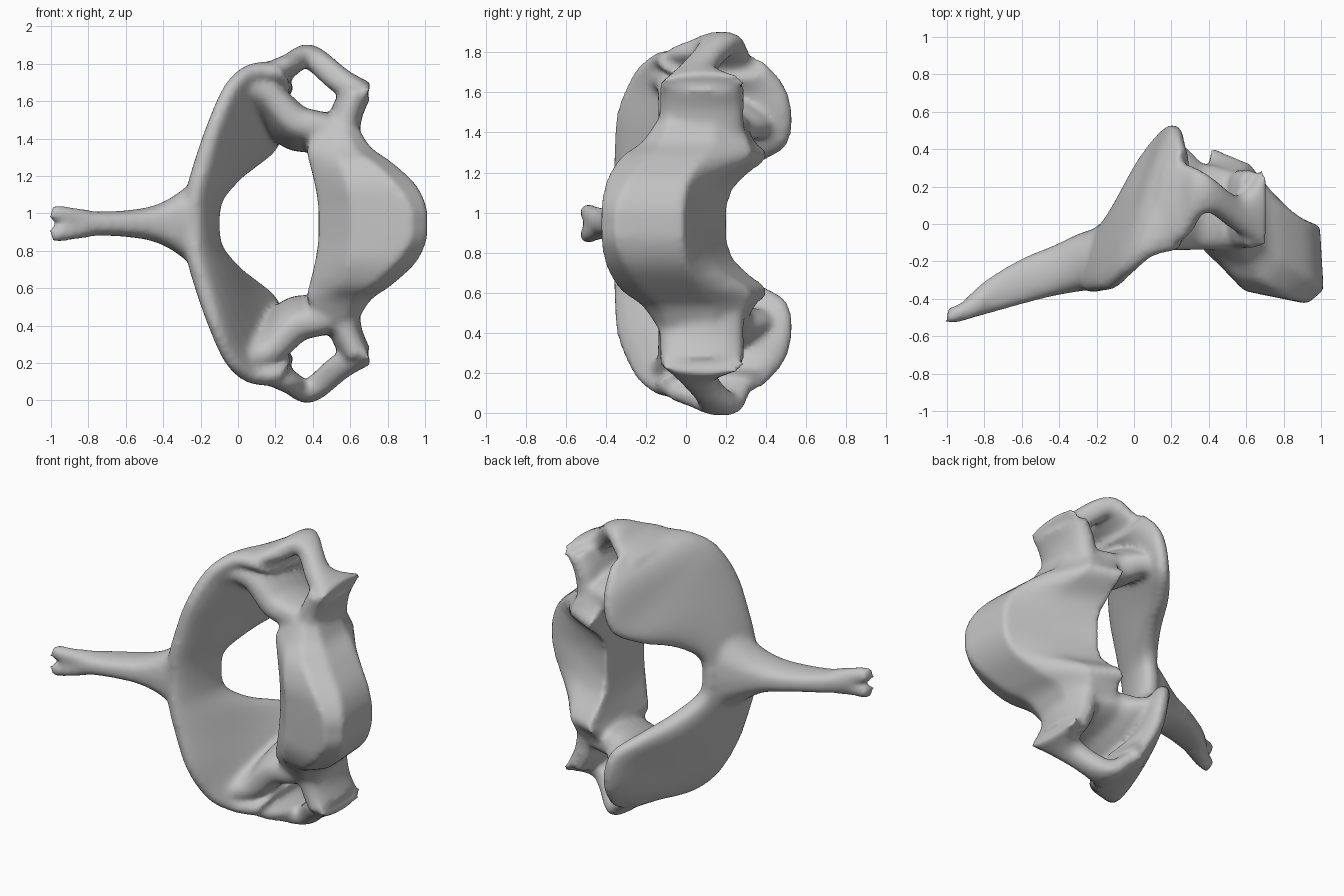
import bpy, bmesh, math
from mathutils import Vector

if "Cube" in bpy.data.objects:
    bpy.data.objects.remove(bpy.data.objects["Cube"], do_unlink=True)

MID = 0.945          # height of the symmetry plane
STEPS = 5            # spline samples between stations
SIDES = 20           # points around a blade section

bm = bmesh.new()


def spline(rows):
    """Catmull-Rom interpolation through equal-length number rows."""
    padded = [rows[0]] + list(rows) + [rows[-1]]
    result = []
    for i in range(len(rows) - 1):
        quad = padded[i:i + 4]
        for s in range(STEPS):
            t = s / STEPS
            result.append([
                0.5 * (2 * b + (c - a) * t + (2 * a - 5 * b + 4 * c - d) * t ** 2
                       + (3 * b - a - 3 * c + d) * t ** 3)
                for a, b, c, d in zip(*quad)])
    result.append(list(rows[-1]))
    return result


def loft(rings):
    """Skin a list of point rings into a closed solid."""
    loops = [[bm.verts.new(p) for p in ring] for ring in rings]
    faces = [bm.faces.new(loops[0]), bm.faces.new(loops[-1])]
    n = len(loops[0])
    for low, high in zip(loops, loops[1:]):
        for i in range(n):
            j = (i + 1) % n
            faces.append(bm.faces.new((low[i], low[j], high[j], high[i])))
    bmesh.ops.recalc_face_normals(bm, faces=faces)


def blade(stations):
    """Loft flat oval sections: front edge, back edge, half thickness."""
    rows = spline(stations)
    fronts = [Vector(r[0:3]) for r in rows]
    backs = [Vector(r[3:6]) for r in rows]
    mids = [(f + b) / 2 for f, b in zip(fronts, backs)]
    rings = []
    for i, row in enumerate(rows):
        tangent = mids[min(i + 1, len(mids) - 1)] - mids[max(i - 1, 0)]
        half = (backs[i] - fronts[i]) / 2
        normal = tangent.cross(half).normalized() * row[6]
        ring = []
        for k in range(SIDES):
            a = 2 * math.pi * k / SIDES
            c, s = math.cos(a), math.sin(a)
            ring.append(mids[i] + half * c
                        + normal * math.copysign(abs(s) ** 0.7, s))
        rings.append(ring)
    loft(rings)


# Vertebral body: side profile at increasing distance from the middle
body = [
    (-.05, .43, -.18, .6, -.36, .92, -.425, 1.01, -.35, .99, -.01, .72, .09, .44, .21),
    (.08, .43, -.18, .6, -.36, .92, -.425, 1.01, -.35, .99, -.01, .72, .1, .44, .21),
    (.21, .41, -.17, .58, -.35, .84, -.4, .95, -.3, .93, .01, .7, .15, .43, .27),
    (.33, .38, -.15, .54, -.29, .72, -.33, .82, -.22, .8, .08, .63, .31, .42, .41),
    (.41, .37, -.14, .52, -.21, .62, -.22, .71, -.13, .69, .14, .6, .31, .4, .35),
    (.52, .44, -.12, .52, -.14, .58, -.14, .64, -.09, .64, .14, .57, .26, .46, .28),
]
loft([[(r[i], r[i + 1], r[0]) for i in range(1, len(r), 2)] for r in spline(body)])

# Lamina: broad curved sheet from the midline to the articular process
blade([
    (-.25, -.35, -.05, -.14, .01, -.05, .075),
    (-.25, -.36, .12, -.12, .02, .12, .075),
    (-.21, -.36, .3, -.03, .16, .23, .08),
    (-.13, -.345, .55, .08, .38, .31, .08),
    (-.04, -.265, .75, .19, .515, .41, .08),
    (.07, -.18, .83, .24, .515, .62, .085),
    (.24, -.14, .81, .27, .4, .78, .085),
])

# Articular pillar and pedicle, running from the lamina to the body
blade([
    (.0, -.2, .75, .17, .45, .46, .08),
    (.15, -.15, .72, .25, .42, .46, .1),
    (.3, -.14, .57, .33, .34, .45, .11),
    (.43, -.14, .53, .44, .31, .46, .1),
    (.55, -.13, .5, .56, .28, .46, .09),
])

# Transverse process: outer bar of the foramen with its two tubercles
blade([
    (.13, -.14, .8, .2, .35, .74, .08),
    (.27, -.08, .86, .29, .32, .84, .06),
    (.385, .06, .885, .385, .27, .9, .065),
    (.55, -.04, .76, .555, .15, .76, .07),
    (.69, -.13, .69, .69, .3, .7, .06),
])

# Anterior root rising from the body to the outer tubercle
blade([
    (.55, -.16, .38, .54, .3, .38, .1),
    (.565, -.14, .5, .56, .29, .5, .09),
    (.59, -.13, .6, .58, .29, .6, .085),
    (.64, -.13, .71, .63, .29, .7, .08),
])

# Spinous process
blade([
    (-.22, -.35, .005, -.16, -.01, .005, .28),
    (-.32, -.365, .005, -.29, -.05, .005, .17),
    (-.45, -.39, .005, -.43, -.115, .005, .095),
    (-.62, -.435, .005, -.6, -.185, .005, .065),
    (-.8, -.485, .005, -.79, -.3, .005, .06),
    (-.93, -.515, .005, -.91, -.41, .005, .055),
])

# Forked tip of the spinous process
blade([
    (-.8, -.48, .025, -.78, -.32, .025, .045),
    (-.92, -.52, .04, -.9, -.41, .04, .05),
    (-1.005, -.53, .06, -.99, -.45, .06, .04),
])

mesh = bpy.data.meshes.new("vertebra")
bm.to_mesh(mesh)
bm.free()
vertebra = bpy.data.objects.new("vertebra", mesh)
vertebra.location.z = MID
bpy.context.collection.objects.link(vertebra)

# Single plain grey material
grey = bpy.data.materials.new("bone grey")
grey.use_nodes = True
colour = (0.55, 0.55, 0.55, 1)
grey.diffuse_color = colour
grey.node_tree.nodes["Principled BSDF"].inputs["Base Color"].default_value = colour
mesh.materials.append(grey)

# Mirror the half, fuse the parts and soften the joins
mirror = vertebra.modifiers.new("mirror", 'MIRROR')
mirror.use_axis = (False, False, True)
mirror.use_mirror_merge = False
fuse = vertebra.modifiers.new("fuse", 'REMESH')
fuse.mode = 'VOXEL'
fuse.voxel_size = 0.018
fuse.use_smooth_shade = True
soften = vertebra.modifiers.new("soften", 'SMOOTH')
soften.factor = 0.5
soften.iterations = 7
